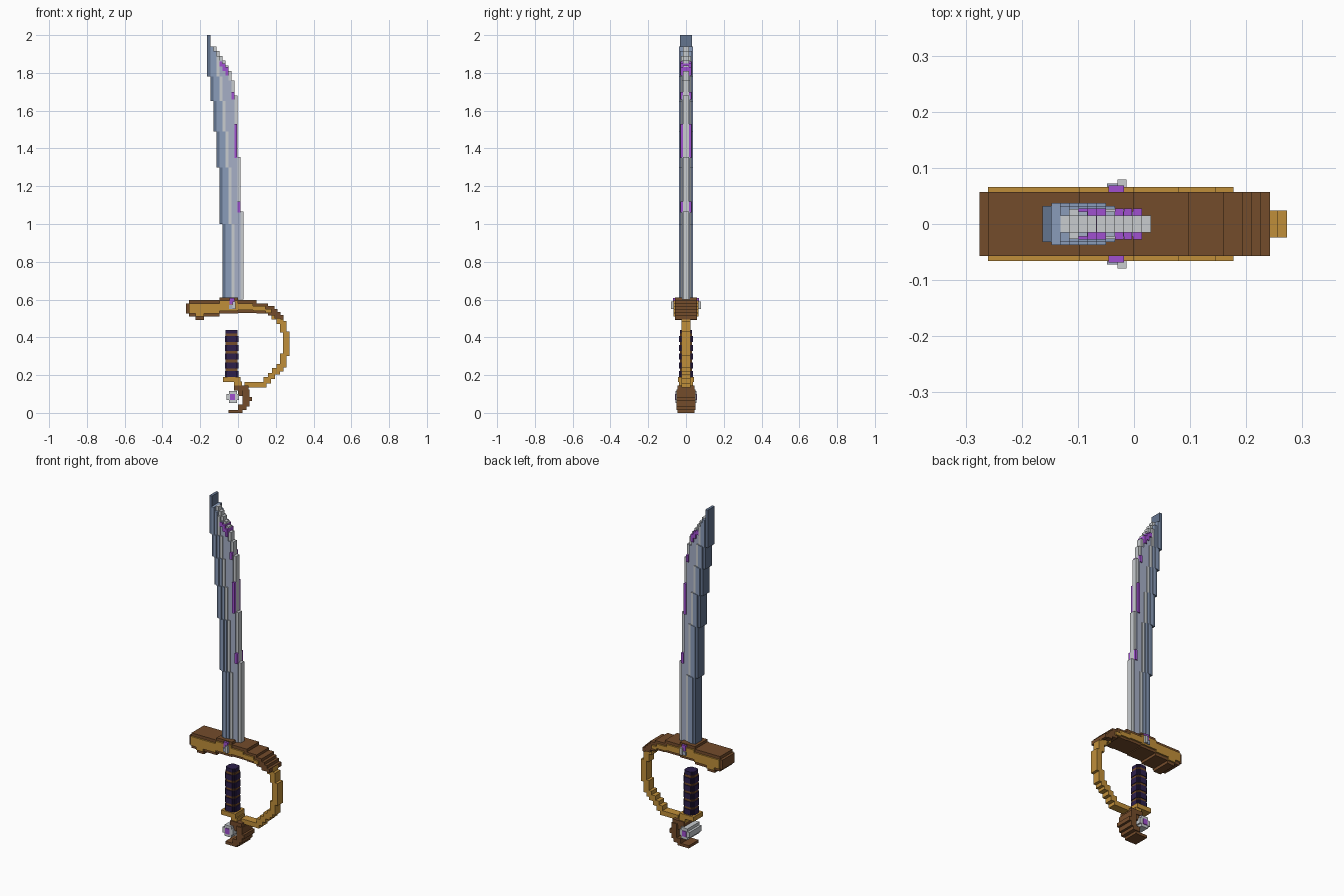
import bpy, bmesh


def material(name, hexcode):
    m = bpy.data.materials.new(name)
    c = [int(hexcode[i:i + 2], 16) / 255 for i in (0, 2, 4)]
    m.diffuse_color = [v / 12.92 if v < 0.04 else ((v + 0.055) / 1.055) ** 2.4 for v in c] + [1]
    return m


BROWN = material("brown_wood", "744c2b")
GOLD = material("gold", "c08f3a")
WRAP = material("dark_purple_wrap", "2c1f4b")
SPINE = material("dark_steel", "64758f")
RIDGE = material("blue_steel", "8a9cba")
BODY = material("pale_steel", "a6afc6")
EDGE = material("silver", "c8cccf")
GEM = material("purple", "a050d0")


def blocks(name, mat, boxes):
    """One object from boxes (x0, x1, z0, z1, half depth)."""
    bm = bmesh.new()
    for x0, x1, z0, z1, d in boxes:
        r = bmesh.ops.create_cube(bm, size=1)
        for v in r["verts"]:
            v.co = ((x0 + x1) / 2 + v.co.x * (x1 - x0), v.co.y * 2 * d,
                    (z0 + z1) / 2 + v.co.z * (z1 - z0))
    me = bpy.data.meshes.new(name)
    bm.to_mesh(me)
    bm.free()
    me.materials.append(mat)
    ob = bpy.data.objects.new(name, me)
    bpy.context.collection.objects.link(ob)
    return ob


U = 0.0161


def col(i):
    return -0.163 + U * i


# Blade: stepped outline, (top height, first column of that step)
back = [(1.0, 5), (1.30, 4), (1.49, 3), (1.65, 2), (1.78, 1), (2.0, 0)]
front = [(1.065, 12), (1.355, 11), (1.68, 10), (1.76, 9), (1.81, 8), (1.84, 7),
         (1.865, 6), (1.89, 5), (1.915, 4), (1.94, 3), (2.0, 1)]
heights = sorted({z for z, _ in back + front})
spine, ridge, body, strip, edge = [], [], [], [], []
z0 = 0.60
for z1 in heights:
    mid = (z0 + z1) / 2
    a = next(i for z, i in back if mid < z)
    b = next(i for z, i in front if mid < z)
    spine.append((col(a), col(a + 1), z0, z1, 0.032))
    if b - a > 1:
        edge.append((col(b - 1), col(b), z0, z1, 0.015))
    if b - a > 2:
        ridge.append((col(a + 1), col(a + 2), z0, z1, 0.037))
    if b - a > 3:
        ridge.append((col(a + 2), col(a + 3), z0, z1, 0.032))
    if b - a > 4:
        strip.append((col(a + 3), col(a + 4), z0, z1, 0.027))
    if b - a > 5:
        body.append((col(a + 4), col(b - 1), z0, z1, 0.022))
    z0 = z1
blocks("blade_spine", SPINE, spine)
blocks("blade_ridge", RIDGE, ridge)
blocks("blade_strip", EDGE, strip)
blocks("blade_body", BODY, body)
blocks("blade_edge", EDGE, edge)
blocks("blade_purple_marks", GEM, [
    (-0.002, 0.014, 1.06, 1.12, 0.028), (-0.018, -0.004, 1.35, 1.53, 0.028),
    (-0.034, -0.019, 1.66, 1.70, 0.028), (-0.066, -0.05, 1.785, 1.83, 0.028),
    (-0.082, -0.066, 1.81, 1.85, 0.028), (-0.099, -0.082, 1.835, 1.86, 0.028)])

# Crossguard: brown core with a gold panel on both faces
guard = [(-0.275, -0.26, 0.525, 0.58), (-0.26, -0.226, 0.51, 0.597),
         (-0.226, -0.18, 0.493, 0.597), (-0.18, -0.098, 0.51, 0.597),
         (-0.098, 0.0, 0.525, 0.612), (0.0, 0.097, 0.53, 0.597),
         (0.097, 0.16, 0.527, 0.58), (0.16, 0.193, 0.515, 0.566),
         (0.193, 0.21, 0.50, 0.55), (0.21, 0.226, 0.50, 0.535),
         (0.226, 0.242, 0.495, 0.518)]
blocks("crossguard", BROWN, [g + (0.057,) for g in guard])
blocks("crossguard_panels", GOLD, [
    (-0.26, -0.226, 0.527, 0.58, 0.066), (-0.226, -0.18, 0.51, 0.58, 0.066),
    (-0.18, -0.098, 0.527, 0.58, 0.066), (-0.098, 0.0, 0.54, 0.595, 0.066),
    (0.0, 0.08, 0.545, 0.58, 0.066), (0.08, 0.145, 0.54, 0.566, 0.066),
    (0.145, 0.177, 0.53, 0.55, 0.066)])
blocks("guard_gem", GEM, [(-0.045, -0.018, 0.575, 0.607, 0.069)])
blocks("guard_gem_setting_low", BODY, [(-0.048, -0.029, 0.55, 0.572, 0.072)])
blocks("guard_gem_setting_high", EDGE, [(-0.029, -0.013, 0.55, 0.59, 0.079)])

# Curved knuckle bow
blocks("knuckle_bow", GOLD, [(x0, x1, a, b, 0.024) for x0, x1, a, b in [
    (0.177, 0.226, 0.495, 0.53), (0.205, 0.242, 0.47, 0.515), (0.222, 0.257, 0.425, 0.487),
    (0.238, 0.273, 0.30, 0.43), (0.222, 0.257, 0.24, 0.315), (0.205, 0.24, 0.22, 0.258),
    (0.18, 0.222, 0.203, 0.237), (0.158, 0.195, 0.18, 0.212), (0.135, 0.175, 0.155, 0.19),
    (0.035, 0.152, 0.135, 0.163)]])

# Grip: wrapped bulges between brown rings, each with cut corners


def round_block(z0, z1, r):
    c = -0.034
    return [(c - r, c + r, z0, z1, r * 0.6), (c - r * 0.6, c + r * 0.6, z0, z1, r),
            (c - r * 0.83, c + r * 0.83, z0, z1, r * 0.83)]


wrap, rings = round_block(0.42, 0.44, 0.031), []
for i in range(5):
    z = 0.19 + i * 0.046
    wrap += round_block(z, z + 0.032, 0.036)
    rings += round_block(z + 0.032, z + 0.046, 0.032)
blocks("grip_wrap", WRAP, wrap)
blocks("grip_rings", BROWN, rings)
blocks("grip_collar", GOLD, [(-0.08, 0.013, 0.163, 0.19, 0.043),
                             (-0.02, 0.02, 0.135, 0.165, 0.038)])

# Hooked pommel with a round jewel held in the hook
blocks("pommel_hook", BROWN, [
    (-0.02, 0.055, 0.118, 0.145, 0.045), (0.0, 0.03, 0.09, 0.12, 0.04),
    (0.025, 0.06, 0.035, 0.125, 0.05), (0.06, 0.073, 0.062, 0.085, 0.05),
    (0.0, 0.046, 0.016, 0.045, 0.05), (-0.05, 0.025, 0.0, 0.016, 0.045)])
blocks("pommel_jewel_mount", EDGE, [(-0.062, 0.005, 0.068, 0.10, 0.055),
                                    (-0.048, -0.005, 0.052, 0.117, 0.055)])
blocks("pommel_jewel", GEM, [(-0.042, -0.015, 0.068, 0.10, 0.059)])
